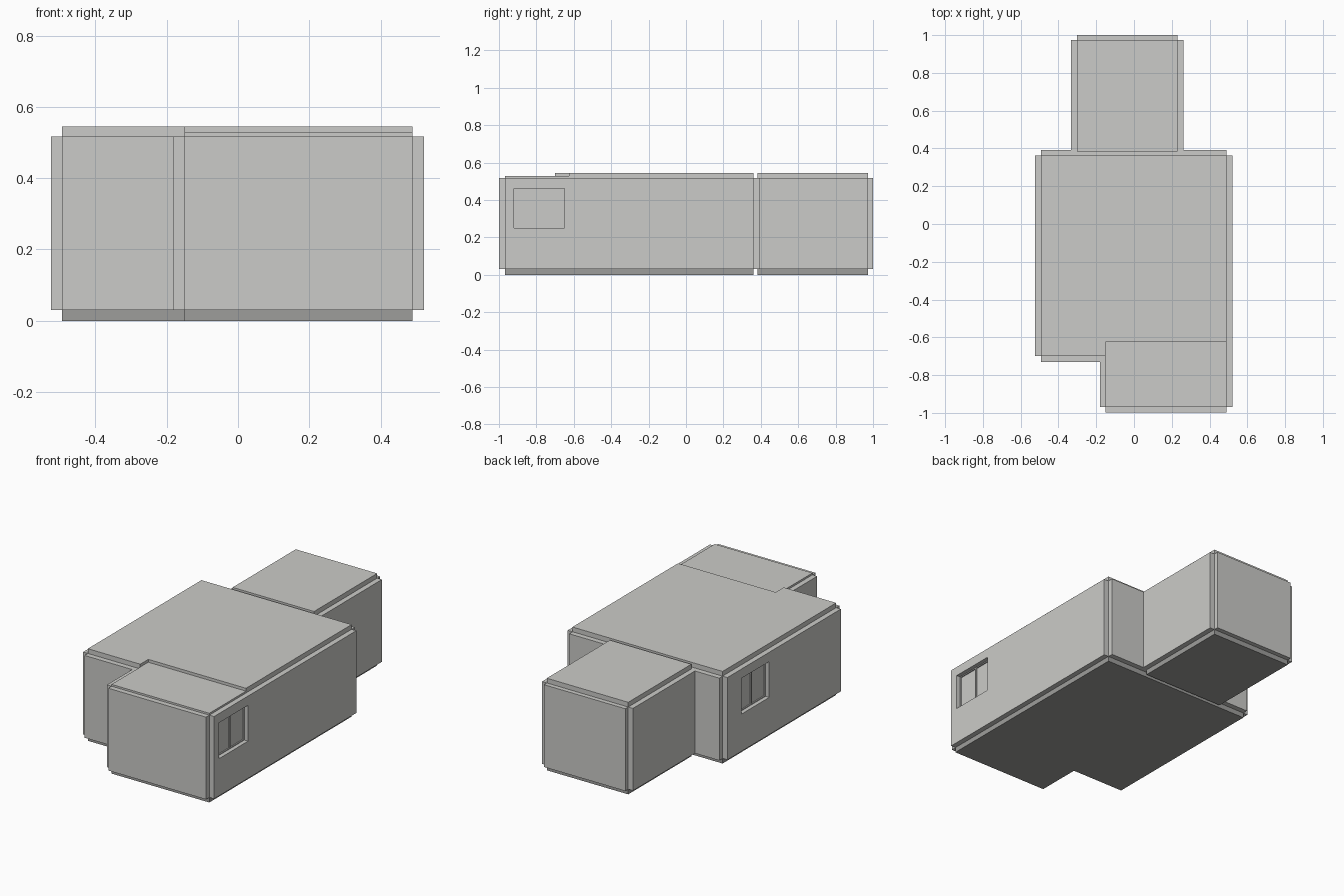
import bpy
import bmesh
from mathutils import Vector

cube = bpy.data.objects.get("Cube")
if cube:
    bpy.data.objects.remove(cube, do_unlink=True)


def make_material(name, rgb):
    m = bpy.data.materials.new(name)
    m.use_nodes = True
    color = (*rgb, 1.0)
    m.diffuse_color = color
    m.node_tree.nodes["Principled BSDF"].inputs["Base Color"].default_value = color
    return m


wall_gray = make_material("light gray", (0.60, 0.60, 0.58))
floor_gray = make_material("dark gray", (0.34, 0.34, 0.33))

FLOOR_TOP, WALL_TOP, ROOF_TOP, LOW_ROOF_TOP = 0.03, 0.517, 0.545, 0.528


def finish(name, bm, material):
    mesh = bpy.data.meshes.new(name)
    bmesh.ops.recalc_face_normals(bm, faces=bm.faces)
    bm.to_mesh(mesh)
    bm.free()
    mesh.materials.append(material)
    ob = bpy.data.objects.new(name, mesh)
    bpy.context.collection.objects.link(ob)
    return ob


def slab(name, outline, z0, z1, material=wall_gray):
    """Extrude a flat outline upwards."""
    bm = bmesh.new()
    face = bm.faces.new([bm.verts.new((x, y, z0)) for x, y in outline])
    top = bmesh.ops.extrude_face_region(bm, geom=[face])["geom"]
    verts = [v for v in top if isinstance(v, bmesh.types.BMVert)]
    bmesh.ops.translate(bm, verts=verts, vec=Vector((0, 0, z1 - z0)))
    return finish(name, bm, material)


def box(name, x0, x1, y0, y1, z0=FLOOR_TOP, z1=WALL_TOP, material=wall_gray):
    return slab(name, [(x0, y0), (x1, y0), (x1, y1), (x0, y1)], z0, z1, material)


def add_window(name, wall, x_out, side, y0, y1, z0=0.25, z1=0.462):
    """Cut an opening in a side wall and fit two sliding panes."""
    cutter = box("window_cutter", x_out - 0.1, x_out + 0.1, y0, y1, z0, z1)
    cutter.hide_render = True
    mod = wall.modifiers.new("opening", "BOOLEAN")
    mod.operation = "DIFFERENCE"
    mod.solver = "EXACT"
    mod.object = cutter
    graph = bpy.context.evaluated_depsgraph_get()
    cut_mesh = bpy.data.meshes.new_from_object(wall.evaluated_get(graph))
    wall.modifiers.clear()
    wall.data = cut_mesh
    bpy.data.objects.remove(cutter, do_unlink=True)

    def part(label, near, far, a, b, c, d):
        xs = sorted((x_out - side * near, x_out - side * far))
        box(f"{name}_{label}", xs[0], xs[1], a, b, c, d)

    # Panes, slim frame and centre post
    mid, rim = (y0 + y1) / 2, 0.005
    part("pane_front", 0.031, 0.034, y0, mid, z0, z1)
    part("pane_back", 0.031, 0.034, mid, y1, z0, z1)
    part("post", 0.024, 0.032, mid - rim, mid + rim, z0 + rim, z1 - rim)
    part("frame_bottom", 0.024, 0.032, y0, y1, z0, z0 + rim)
    part("frame_top", 0.024, 0.032, y0, y1, z1 - rim, z1)
    part("frame_front", 0.024, 0.032, y0, y0 + rim, z0 + rim, z1 - rim)
    part("frame_back", 0.024, 0.032, y1 - rim, y1, z0 + rim, z1 - rim)


# Main block and front bay: floor
L, R, BAY = -0.493, 0.49, -0.15
FRONT, STEP, BACK = -0.968, -0.70, 0.362
slab("main_floor", [(BAY, FRONT), (R, FRONT), (R, BACK), (L, BACK), (L, STEP), (BAY, STEP)],
     0, FLOOR_TOP, floor_gray)

# Main roof, notched where the lower bay roof slides in
LAP = -0.625
slab("main_roof", [(BAY, LAP), (R, LAP), (R, BACK), (L, BACK), (L, STEP), (BAY, STEP)],
     WALL_TOP, ROOF_TOP)
box("bay_roof", BAY, R, FRONT, LAP, WALL_TOP, LOW_ROOF_TOP)

# Walls stand just outside the floor edge, leaving open corner notches
T = 0.031
box("bay_front_wall", BAY, R, FRONT - T, FRONT)
box("bay_side_wall", BAY - T, BAY, FRONT, STEP)
box("main_front_wall", L, BAY - T, STEP - T, STEP)
left_wall = box("main_left_wall", R, R + T, FRONT, BACK)
right_wall = box("main_right_wall", L - T, L, STEP, BACK)
box("main_back_wall", L, R, BACK, BACK + T)
add_window("left_window", left_wall, R + T, 1, -0.92, -0.65)
add_window("right_window", right_wall, L - T, -1, -0.03, 0.23)

# Rear block
RL, RR, RF, RB = -0.303, 0.23, 0.383, 0.973
box("rear_floor", RL, RR, RF, RB, 0, FLOOR_TOP, floor_gray)
box("rear_roof", RL, RR, RF, RB, WALL_TOP, ROOF_TOP)
box("rear_back_wall", RL, RR, RB, RB + 0.027)
box("rear_left_wall", RR, RR + T, BACK + T, RB)
box("rear_right_wall", RL - T, RL, BACK + T, RB)
